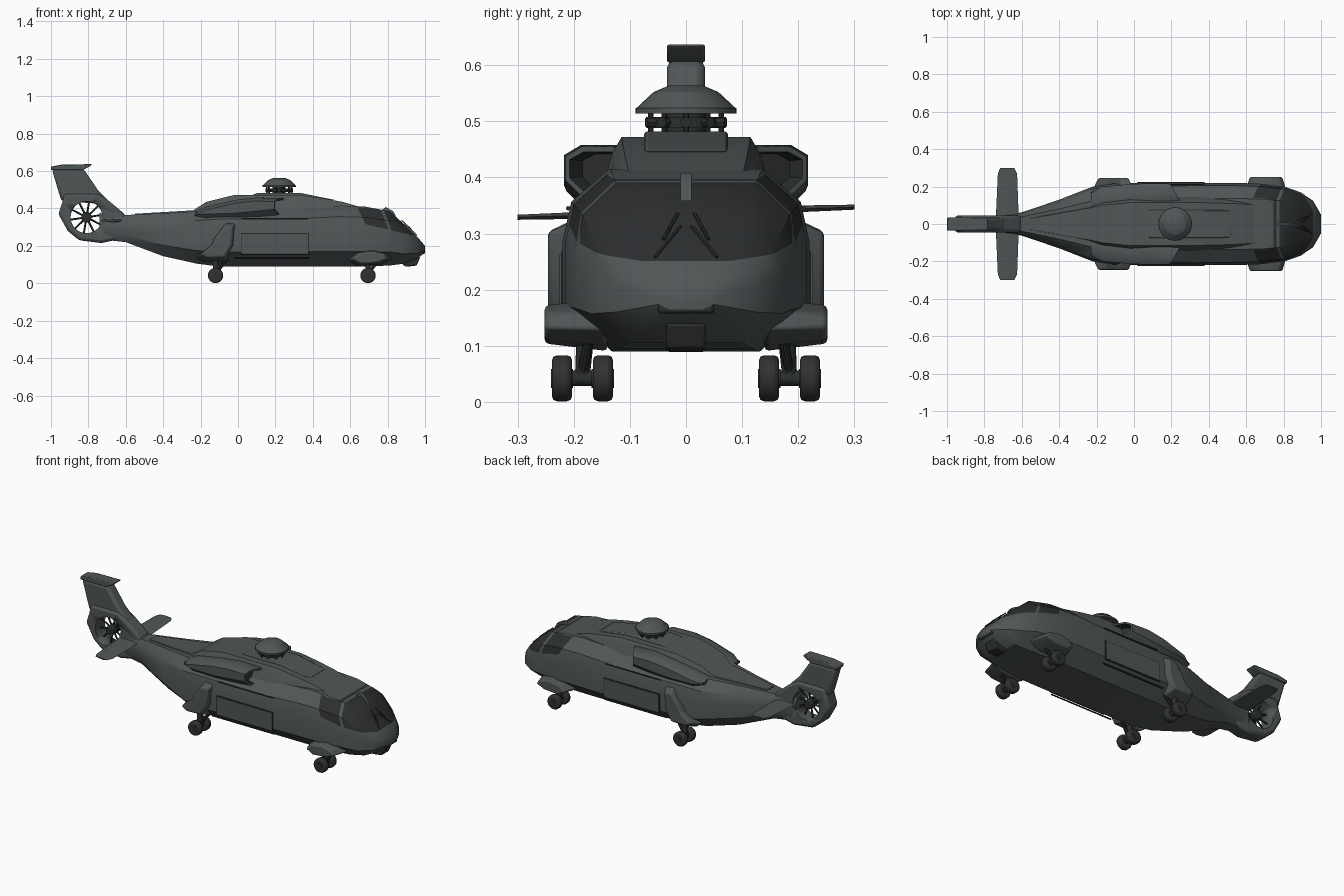
import bpy, bmesh
from math import sin, cos, pi, radians
from mathutils import Vector, Matrix

cube = bpy.data.objects.get("Cube")
if cube:
    bpy.data.objects.remove(cube, do_unlink=True)


def material(name, colour):
    m = bpy.data.materials.new(name)
    m.use_nodes = True
    m.diffuse_color = (*colour, 1)
    m.node_tree.nodes["Principled BSDF"].inputs["Base Color"].default_value = (*colour, 1)
    return m


PAINT = material("grey paint", (0.08, 0.092, 0.094))
GLASS = material("dark glass", (0.025, 0.027, 0.028))
DARK = material("dark metal", (0.025, 0.028, 0.028))
TYRE = material("tyre rubber", (0.03, 0.031, 0.031))


def finish(name, bm, *mats, angle=35, bevel=0):
    bmesh.ops.recalc_face_normals(bm, faces=bm.faces)
    mesh = bpy.data.meshes.new(name)
    bm.to_mesh(mesh)
    bm.free()
    for m in mats:
        mesh.materials.append(m)
    ob = bpy.data.objects.new(name, mesh)
    bpy.context.collection.objects.link(ob)
    bpy.ops.object.select_all(action="DESELECT")
    ob.select_set(True)
    bpy.context.view_layer.objects.active = ob
    bpy.ops.object.shade_smooth_by_angle(angle=radians(angle))
    if bevel:
        mod = ob.modifiers.new("soft edges", "BEVEL")
        mod.width, mod.segments = bevel, 2
    return ob


def loft(rings):
    bm = bmesh.new()
    rows = [[bm.verts.new(p) for p in ring] for ring in rings]
    n = len(rows[0])
    for a, b in zip(rows, rows[1:]):
        for i in range(n):
            j = (i + 1) % n
            bm.faces.new((a[i], a[j], b[j], b[i]))
    bm.faces.new(rows[0])
    bm.faces.new(rows[-1])
    return bm


def symmetric(x, half):
    return [(x, y, z) for y, z in half] + [(x, -y, z) for y, z in reversed(half)]


def prism(name, profile, y0, y1, mat, outer=1.0, bevel=0):
    # side profile extruded across y, with the far end optionally shrunk
    c = sum((Vector(p) for p in profile), Vector((0, 0))) / len(profile)
    far = [c + (Vector(p) - c) * outer for p in profile]
    return finish(name, loft([[(x, y0, z) for x, z in profile],
                              [(x, y1, z) for x, z in far]]), mat, bevel=bevel)


def rod(name, a, b, r1, r2, mat, sides=16, bevel=0):
    a, b = Vector(a), Vector(b)
    bm = bmesh.new()
    turn = (b - a).to_track_quat("Z", "Y").to_matrix().to_4x4()
    bmesh.ops.create_cone(bm, cap_ends=True, segments=sides, radius1=r1, radius2=r2,
                          depth=(b - a).length, matrix=Matrix.Translation((a + b) / 2) @ turn)
    return finish(name, bm, mat, bevel=bevel)


# Fuselage: x, belly height, roof height, half width
stations = [(-.74, .235, .375, .042), (-.6, .22, .365, .062), (-.4, .145, .375, .13),
            (-.22, .105, .385, .2), (-.1, .09, .4, .218), (.3, .09, .4, .22),
            (.55, .09, .415, .22), (.68, .09, .41, .215), (.81, .095, .385, .198),
            (.89, .105, .315, .17), (.957, .13, .25, .125), (1, .165, .2, .05)]
rings = []
for x, lo, hi, w in stations:
    h = hi - lo
    rings.append(symmetric(x, [(w * .62, hi), (w * .93, lo + h * .82), (w, lo + h * .6),
                               (w, lo + h * .25), (w * .6, lo)]))
bm = loft(rings)
# Cut the window outline into the nose
sill = Vector((.235, 0, 1))
for point, normal in (((.62, 0, .33), sill), ((.8, 0, .392), Vector((.1, 0, 1))),
                      ((.64, 0, .4), Vector((1, 0, .5))),
                      ((.8, 0, .3), Vector((1, 0, .4))), ((.815, 0, .3), Vector((1, 0, .4)))):
    near = [f for f in bm.faces if f.calc_center_median().x > .55]
    geom = near + list({e for f in near for e in f.edges}) + list({v for f in near for v in f.verts})
    bmesh.ops.bisect_plane(bm, geom=geom, plane_co=point, plane_no=normal)
for f in bm.faces:
    c = f.calc_center_median()
    above_sill = (c - Vector((.62, 0, .33))).dot(sill) > 0
    below_roof = c.z + .1 * c.x < .472
    behind = c.x + .5 * c.z < .84
    post = .92 < c.x + .4 * c.z < .935
    if above_sill and below_roof and not behind and not post and c.x < .96:
        f.material_index = 1
finish("fuselage", bm, PAINT, GLASS)

# Roof cowling: x, top height, half width
cowl = [(-.55, .372, .03), (-.24, .39, .085), (-.17, .435, .1), (-.02, .472, .115),
        (.33, .472, .115), (.45, .455, .112), (.56, .435, .108), (.68, .4, .1)]
finish("roof_cowling", loft([symmetric(x, [(w, z), (w * 1.15, z - .03), (w * 1.4, .33)])
                             for x, z, w in cowl]), PAINT)
prism("rotor_pedestal", [(.05, .46), (.1, .482), (.34, .482), (.52, .445)], -.075, .075, PAINT, bevel=.006)

# Rotor head
rod("rotor_mast", (.22, 0, .46), (.22, 0, .53), .035, .035, DARK)
rod("swash_plate", (.22, 0, .488), (.22, 0, .508), .06, .06, DARK, 24)
rod("hub_rim", (.22, 0, .514), (.22, 0, .524), .09, .09, PAINT, 32)
rod("hub_skirt", (.22, 0, .524), (.22, 0, .552), .088, .058, PAINT, 32)
rod("hub_cap", (.22, 0, .552), (.22, 0, .564), .058, .03, PAINT, 32)
for i in range(10):
    a = i * pi / 5
    x, y = .22 + .066 * cos(a), .066 * sin(a)
    rod("pitch_link", (x, y, .472), (x, y, .515), .005, .005, DARK, 8)
    rod("blade_root", (.22 + .045 * cos(a), .045 * sin(a), .498), (x + .008 * cos(a), y + .008 * sin(a), .498),
        .01, .01, DARK, 8)

# Tail: fan shroud with a hole, fin and tip
fan = Vector((-.81, 0, .353))
shroud = prism("fan_shroud", [(-.94, .43), (-.96, .37), (-.91, .28), (-.85, .23), (-.73, .215),
                              (-.64, .235), (-.6, .365), (-.69, .44), (-.75, .48), (-.93, .48)],
               -.045, .045, PAINT, bevel=.015)
cutter = rod("fan_cutter", fan - Vector((0, .2, 0)), fan + Vector((0, .2, 0)), .085, .085, PAINT, 32)
cutter.hide_render = True
hole = shroud.modifiers.new("fan hole", "BOOLEAN")
hole.object, hole.operation = cutter, "DIFFERENCE"
bpy.context.view_layer.objects.active = shroud
for m in [m.name for m in shroud.modifiers]:
    if m != "Smooth by Angle":
        bpy.ops.object.modifier_apply(modifier=m)
bpy.data.objects.remove(cutter, do_unlink=True)
prism("tail_fin", [(-.945, .44), (-.955, .475), (-.995, .61), (-.825, .61), (-.75, .5), (-.67, .42)],
      -.034, .034, PAINT, bevel=.015)
prism("fin_tip", [(-1, .605), (-1, .624), (-.94, .635), (-.78, .637), (-.79, .627), (-.83, .605)],
      -.034, .034, PAINT, bevel=.004)
rod("fan_hub", fan - Vector((0, .03, 0)), fan + Vector((0, .03, 0)), .028, .028, DARK, 20, .005)
for i in range(10):
    a = i * pi / 5 + .15
    d = Vector((cos(a), 0, sin(a)))
    rod("fan_blade", fan + d * .02, fan + d * .088, .005, .005, DARK, 6)

# Tailplane, slightly rolled
rings = []
for y, front, back in ((-.3, -.64, -.715), (-.27, -.625, -.728), (0, -.615, -.74),
                       (.27, -.625, -.728), (.3, -.64, -.715)):
    z, t = .338 + y * .03, .009 - abs(y) * .015
    rings.append([(front, y, z), (front - .03, y, z + t), (back, y, z + .002), (front - .03, y, z - t)])
finish("tailplane", loft(rings), PAINT)


def gear(s, x, end):
    # Twin wheels on a braced leg
    rod(end + "_leg", (x, s * .175, .18), (x, s * .185, .04), .018, .013, DARK)
    rod(end + "_brace", (x + .06, s * .17, .13), (x, s * .185, .05), .009, .009, DARK, 10)
    rod(end + "_axle", (x, s * .14, .042), (x, s * .23, .042), .014, .014, DARK)
    for y in (.148, .221):
        rod(end + "_wheel", (x, s * (y - .018), .042), (x, s * (y + .018), .042), .041, .041, TYRE, 28, .009)
        rod(end + "_wheel_hub", (x, s * (y - .02), .042), (x, s * (y + .02), .042), .017, .017, DARK)


for s in (1, -1):
    side = "left_" if s > 0 else "right_"
    # Engine nacelle with a swept, recessed intake
    rings = []
    for x, y0, y1, z0, z1 in ((-.23, .06, .17, .35, .385), (-.17, .06, .2, .34, .41), (-.02, .07, .213, .345, .445),
                              (.12, .08, .217, .355, .458), (.26, .1, .215, .365, .455)):
        c = .03
        sec = [(y0, z0 + c), (y0 + c, z0), (y1 - c, z0), (y1, z0 + c),
               (y1, z1 - c * .6), (y1 - c, z1), (y0 + c, z1), (y0, z1 - c * .6)]
        rings.append([(x - max(x, 0) * (y - y0) * 2.2, s * y, z) for y, z in sec])
    bm = loft(rings)
    bm.faces.ensure_lookup_table()
    mouth = bm.faces[-1]
    bmesh.ops.recalc_face_normals(bm, faces=bm.faces)
    bmesh.ops.inset_region(bm, faces=[mouth], thickness=.01)
    walls = bmesh.ops.inset_region(bm, faces=[mouth], thickness=.004, depth=-.04)["faces"]
    for f in walls + [mouth]:
        f.material_index = 1
    finish(side + "engine_nacelle", bm, PAINT, DARK)

    # Wheel sponsons
    prism(side + "rear_sponson", [(.0, .335), (-.06, .34), (-.13, .25), (-.15, .2), (-.23, .14), (-.19, .11),
                                  (-.06, .115), (-.01, .2)], s * .17, s * .246, PAINT, .72, .008)
    prism(side + "front_sponson", [(.58, .125), (.63, .17), (.72, .185), (.8, .165), (.83, .13),
                                   (.76, .1), (.64, .09)], s * .14, s * .252, PAINT, .72, .008)
    gear(s, -.12, "rear_gear")
    gear(s, .695, "front_gear")

    # Sliding door over a dark gap, with its rail
    for name, x0, x1, z0, z1, y, mat in (("door_gap", .015, .38, .155, .268, .223, DARK),
                                         ("door", .02, .375, .16, .263, .225, PAINT)):
        prism(side + name, [(x0, z0), (x1, z0), (x1, z1), (x0, z1)], s * .219, s * y, mat)
    rod(side + "door_rail", (.02, s * .21, .345), (.375, s * .21, .345), .004, .004, DARK, 8)
    rod(side + "sill_rail", (-.02, s * .208, .135), (.38, s * .208, .135), .004, .004, DARK, 8)

    # Wipers
    rod(side + "wiper_arm", (.955, s * .055, .258), (.9, s * .01, .313), .003, .003, DARK, 6)
    rod(side + "wiper_blade", (.925, s * .04, .29), (.875, s * .015, .336), .003, .003, DARK, 6)

# Nose sensors and roof cutter blade
prism("nose_sensor", [(.95, .155), (1, .158), (1, .182), (.95, .187)], -.05, .05, DARK, bevel=.005)
prism("chin_sensor", [(.88, .1), (.9, .088), (.955, .095), (.975, .14), (.9, .14)], -.035, .035, DARK, bevel=.006)
prism("roof_cutter", [(.76, .385), (.79, .408), (.83, .385), (.845, .358), (.82, .36)], -.01, .01, PAINT)
